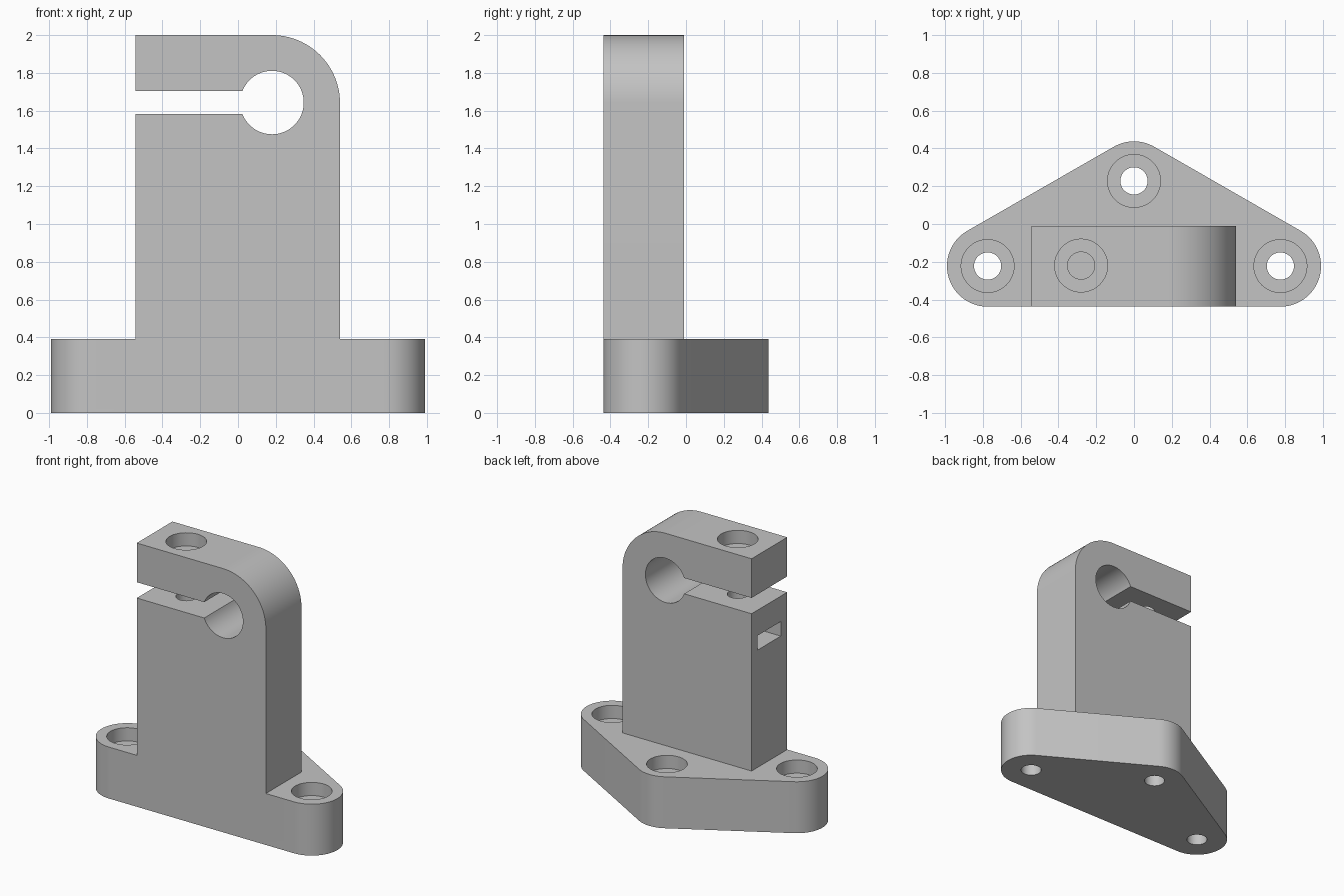
import bpy, bmesh
from math import sin, cos, radians, asin, degrees
from mathutils import Vector

cube = bpy.data.objects.get("Cube")
if cube:
    bpy.data.objects.remove(cube, do_unlink=True)

grey = bpy.data.materials.new("light_grey")
grey.use_nodes = True
grey.diffuse_color = (0.55, 0.55, 0.55, 1)
grey.node_tree.nodes["Principled BSDF"].inputs["Base Color"].default_value = (0.55, 0.55, 0.55, 1)


def arc(cx, cy, r, start, end, steps):
    """Points along an arc, angles in degrees."""
    angles = [radians(start + (end - start) * i / steps) for i in range(steps + 1)]
    return [(cx + r * cos(a), cy + r * sin(a)) for a in angles]


def prism(name, outline, place, depth):
    """Extrude a 2D outline, placed in space by a function, along a vector."""
    bm = bmesh.new()
    face = bm.faces.new([bm.verts.new(place(u, v)) for u, v in outline])
    grown = bmesh.ops.extrude_face_region(bm, geom=[face])
    moved = [g for g in grown["geom"] if isinstance(g, bmesh.types.BMVert)]
    bmesh.ops.translate(bm, verts=moved, vec=Vector(depth))
    bmesh.ops.recalc_face_normals(bm, faces=bm.faces)
    mesh = bpy.data.meshes.new(name)
    bm.to_mesh(mesh)
    bm.free()
    mesh.materials.append(grey)
    obj = bpy.data.objects.new(name, mesh)
    bpy.context.collection.objects.link(obj)
    return obj


def upright(name, outline, z0, z1):
    return prism(name, outline, lambda x, y: (x, y, z0), (0, 0, z1 - z0))


def combine(body, tool, operation):
    mod = body.modifiers.new(operation, "BOOLEAN")
    mod.operation, mod.solver, mod.object = operation, "EXACT", tool
    bpy.context.view_layer.objects.active = body
    bpy.ops.object.modifier_apply(modifier=mod.name)
    bpy.data.objects.remove(tool, do_unlink=True)


def drill(body, x, y, bottom, top):
    """Bolt hole with a wider recess for the head."""
    for r, z in ((0.072, bottom), (0.14, top - 0.1)):
        outline = arc(x, y, r, 0, 360, 48)[:-1]
        combine(body, upright("hole_cutter", outline, z, top + 0.1), "DIFFERENCE")


# Base plate: rounded triangle
R, FRONT, BACK, SIDE = 0.215, -0.2225, 0.2225, 0.775
base_outline = (arc(SIDE, FRONT, R, -90, 60, 30) + arc(0, BACK, R, 60, 120, 14)
                + arc(-SIDE, FRONT, R, 120, 270, 30))
bracket = upright("shaft_bracket", base_outline, 0, 0.39)

# Upright clamp: rounded corner, shaft bore and open slot in one profile
CX, CZ, BORE, HALF = 0.18, 1.643, 0.168, 0.06
gap = degrees(asin(HALF / BORE))
clamp_outline = ([(-0.543, 0.2), (0.54, 0.2)] + arc(CX, CZ + -0.003, 0.36, 0, 90, 24)
                 + [(-0.543, 2), (-0.543, CZ + HALF)]
                 + arc(CX, CZ, BORE, 180 - gap, gap - 180, 64)
                 + [(-0.543, CZ - HALF)])
clamp = prism("clamp", clamp_outline, lambda x, z: (x, FRONT - R, z), (0, 0.427, 0))
combine(bracket, clamp, "UNION")

# Mounting holes in the base
for x, y in ((-SIDE, FRONT), (SIDE, FRONT), (0, 0.228)):
    drill(bracket, x, y, -0.1, 0.39)

# Clamping bolt hole and side slot for its nut
drill(bracket, -0.28, -0.22, 1.2, 2.0)
nut_outline = [(-0.7, -0.36), (-0.14, -0.36), (-0.14, -0.08), (-0.7, -0.08)]
combine(bracket, upright("nut_cutter", nut_outline, 1.28, 1.39), "DIFFERENCE")

bpy.ops.object.select_all(action="DESELECT")
bracket.select_set(True)
bpy.context.view_layer.objects.active = bracket
bpy.ops.object.shade_smooth_by_angle(angle=radians(30))
